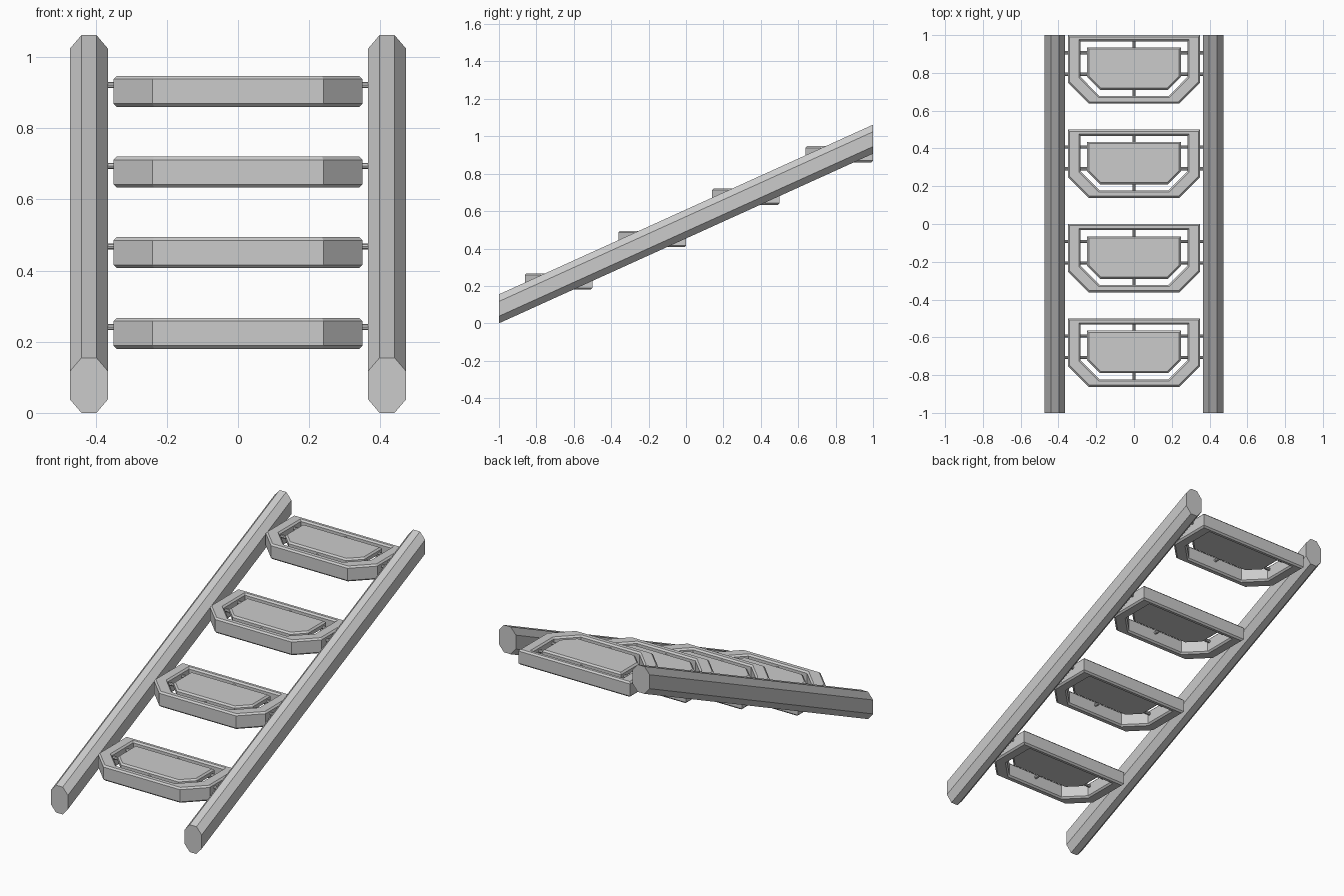
import bpy, bmesh
from mathutils import Vector

if "Cube" in bpy.data.objects:
    bpy.data.objects.remove(bpy.data.objects["Cube"])

SLOPE = 0.4535


def make_object(name, bm):
    bmesh.ops.recalc_face_normals(bm, faces=bm.faces[:])
    me = bpy.data.meshes.new(name)
    bm.to_mesh(me)
    bm.free()
    ob = bpy.data.objects.new(name, me)
    bpy.context.collection.objects.link(ob)
    return ob


def outline(w, back, front, cut, d):
    # D-shaped tread outline with two cut front corners, inset by d
    w, back, front, cut = w - d, back - d, front + d, cut - 0.586 * d
    return [(w, back), (-w, back), (-w, front + cut), (-w + cut, front),
            (w - cut, front), (w, front + cut)]


def loft(bm, rings, closed=False):
    loops = [[bm.verts.new(p) for p in r] for r in rings]
    pairs = list(zip(loops, loops[1:]))
    if closed:
        pairs.append((loops[-1], loops[0]))
    for a, b in pairs:
        n = len(a)
        for i in range(n):
            j = (i + 1) % n
            bm.faces.new((a[i], a[j], b[j], b[i]))
    if not closed:
        bm.faces.new(loops[0])
        bm.faces.new(loops[-1])


def rings(shape, steps, y, z):
    return [[(px, py + y, z + h) for px, py in outline(*shape, d)] for d, h in steps]


def rod(bm, a, b, r=0.0085):
    a, b = Vector(a), Vector(b)
    m = (b - a).to_track_quat('Z', 'Y').to_matrix().to_4x4()
    m.translation = (a + b) / 2
    bmesh.ops.create_cone(bm, cap_ends=True, segments=8, radius1=r, radius2=r,
                          depth=(b - a).length, matrix=m)


# Sloping side rails, eight-sided section with upright ends
section = [(0.021, 0), (0.0535, 0.038), (0.0535, 0.117), (0.021, 0.155),
           (-0.021, 0.155), (-0.0535, 0.117), (-0.0535, 0.038), (-0.021, 0)]
for name, cx in (("left_rail", -0.419), ("right_rail", 0.419)):
    bm = bmesh.new()
    loft(bm, [[(cx + x, y, z + (y + 1) * SLOPE) for x, z in section] for y in (-1, 1)])
    make_object(name, bm)

FRAME = (0.35, 0, -0.362, 0.11)
HOLE = (0.283, -0.033, -0.322, 0.1)
PANEL = (0.248, -0.065, -0.29, 0.068)
H, B = 0.087, 0.009

for i in range(4):
    y, z = -0.5 + 0.5 * i, 0.18 + 0.2268 * i

    # Bevelled open frame of the step
    bm = bmesh.new()
    loft(bm, rings(FRAME, [(B, 0), (0, B), (0, H - B), (B, H)], y, z)
         + rings(HOLE, [(-B, H), (0, H - B), (0, B), (-B, 0)], y, z), closed=True)
    make_object(f"step_frame_{i + 1}", bm)

    # Tread panel floating inside the frame
    bm = bmesh.new()
    loft(bm, rings(PANEL, [(B, 0.05), (0, 0.057), (0, H - B), (B, H)], y, z))
    make_object(f"step_panel_{i + 1}", bm)

    # Support rods: two on each side, one in front and one behind
    bm = bmesh.new()
    zr = z + 0.061
    for s in (-1, 1):
        for yr in (-0.093, -0.207):
            rod(bm, (s * 0.23, y + yr, zr), (s * 0.39, y + yr, zr))
    rod(bm, (0, y - 0.34, zr), (0, y - 0.27, zr))
    rod(bm, (0, y - 0.09, zr), (0, y - 0.02, zr))
    make_object(f"step_rods_{i + 1}", bm)
